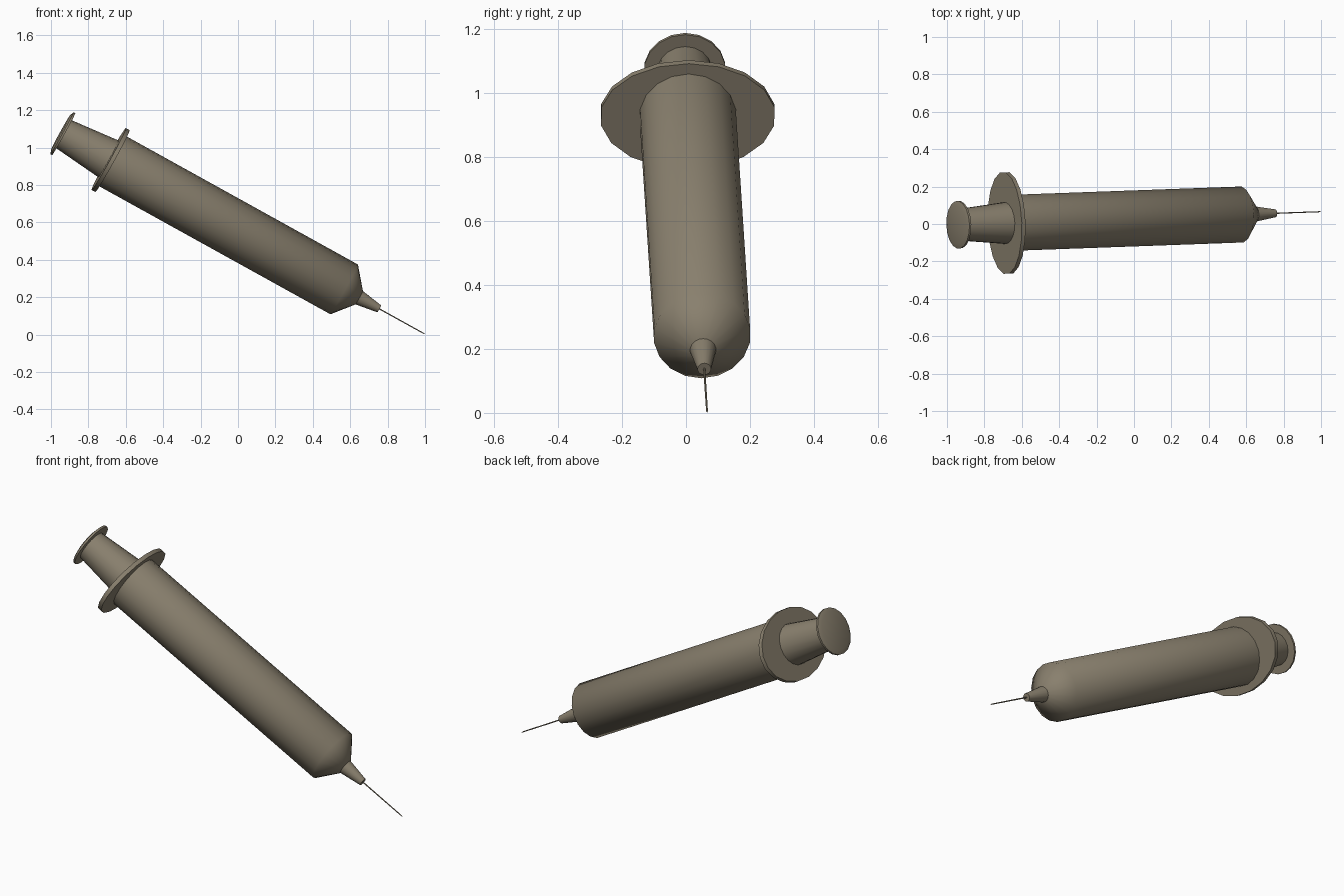
import bpy, bmesh, math
from mathutils import Vector, Matrix

if "Cube" in bpy.data.objects:
    bpy.data.objects.remove(bpy.data.objects["Cube"])

SIDES = 18
START = Vector((-0.938, -0.004, 1.075))   # centre of thumb rest
TIP = Vector((1.0, 0.066, 0.002))         # needle point
LENGTH = (TIP - START).length

# Frame along the tilted syringe: x sideways, y up, z towards the needle
axis = (TIP - START).normalized()
side = Vector((-axis.y, axis.x, 0)).normalized()
up = axis.cross(side)
frame = Matrix((side, up, axis)).transposed().to_4x4()
frame.translation = START

grey = bpy.data.materials.new("warm_grey")
grey.diffuse_color = (0.25, 0.215, 0.155, 1)
grey.use_nodes = True
grey.node_tree.nodes["Principled BSDF"].inputs["Base Color"].default_value = grey.diffuse_color


def lathe(name, profile, sides=SIDES, stretch=1.0, angle=35):
    """Spin (distance, radius) points round the axis and close both ends."""
    bm = bmesh.new()
    rings = []
    for s, r in profile:
        ring = []
        for i in range(sides):
            a = 2 * math.pi * (i + 0.5) / sides
            ring.append(bm.verts.new((r * stretch * math.cos(a), r * math.sin(a), s)))
        rings.append(ring)
    for a, b in zip(rings, rings[1:]):
        for i in range(sides):
            j = (i + 1) % sides
            bm.faces.new((a[i], a[j], b[j], b[i]))
    bm.faces.new(rings[0][::-1])
    bm.faces.new(rings[-1])
    bmesh.ops.recalc_face_normals(bm, faces=bm.faces[:])
    mesh = bpy.data.meshes.new(name)
    bm.to_mesh(mesh)
    bm.free()
    mesh.materials.append(grey)
    mesh.shade_smooth()
    mesh.set_sharp_from_angle(angle=math.radians(angle))
    ob = bpy.data.objects.new(name, mesh)
    ob.matrix_world = frame
    bpy.context.collection.objects.link(ob)
    return ob


# Thumb rest with a bevelled outer face
lathe("thumb_rest", [(-0.012, 0.104), (-0.004, 0.128), (0.007, 0.128)])
# Plunger widening towards the barrel
lathe("plunger", [(0.004, 0.085), (0.29, 0.113)])
# Oval finger flange
lathe("finger_flange", [(0.282, 0.189), (0.305, 0.189)], stretch=1.455)
# Barrel with a conical shoulder, shaded smoothly across the shoulder
lathe("barrel", [(0.30, 0.152), (1.722, 0.152), (1.818, 0.036)], angle=60)
# Tapered nozzle
lathe("nozzle", [(1.80, 0.043), (1.937, 0.021)])
# Needle
lathe("needle", [(1.93, 0.0035), (LENGTH - 0.01, 0.003), (LENGTH, 0.0008)], sides=8)
